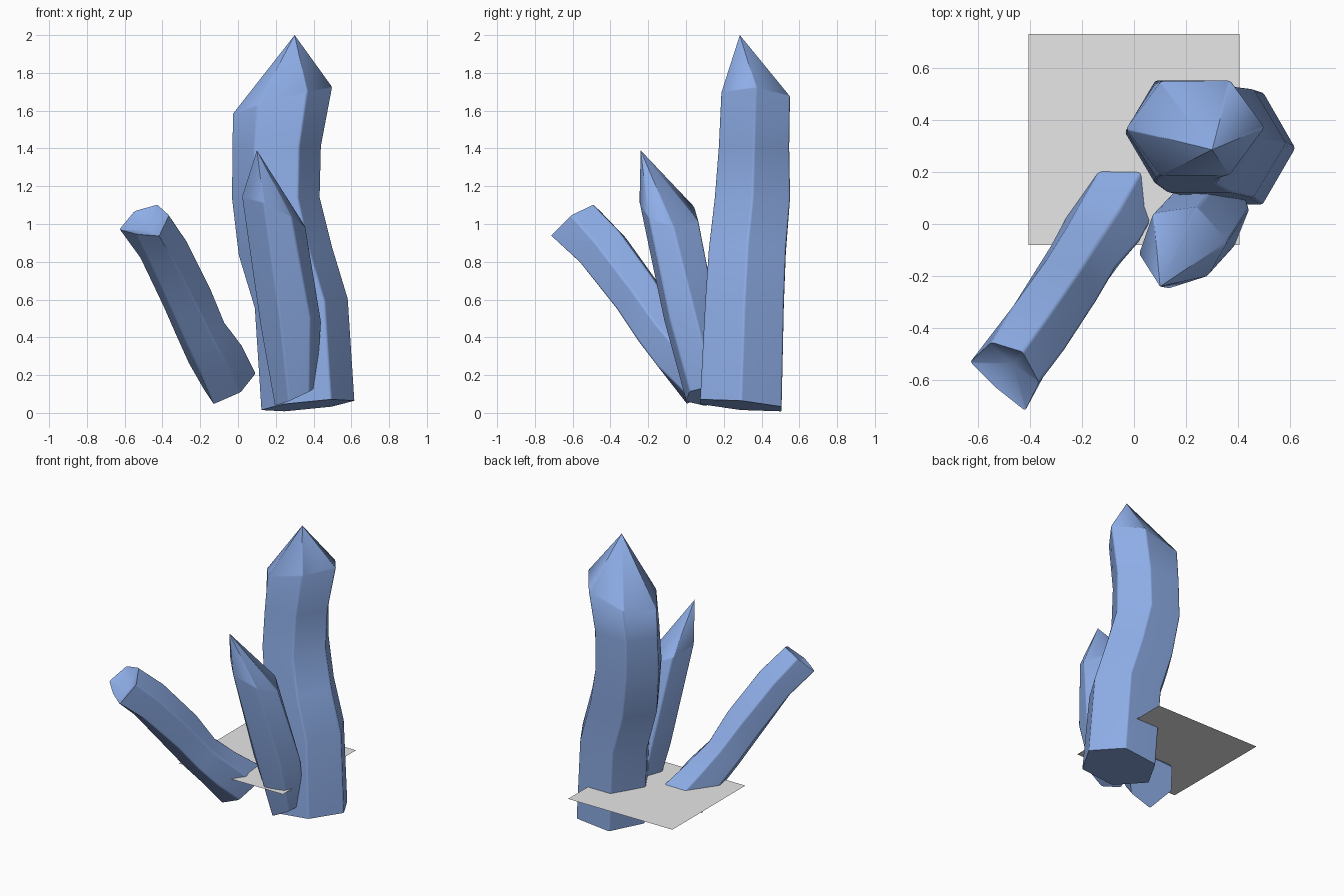
import bpy
import bmesh
from math import cos, sin, radians
from mathutils import Vector

default = bpy.data.objects.get("Cube")
if default:
    bpy.data.objects.remove(default)


def material(name, rgb):
    m = bpy.data.materials.new(name)
    m.use_nodes = True
    m.diffuse_color = (*rgb, 1)
    m.node_tree.nodes["Principled BSDF"].inputs["Base Color"].default_value = (*rgb, 1)
    return m


blue = material("crystal blue", (0.27, 0.42, 0.80))
grey = material("ground grey", (0.80, 0.80, 0.80))


def crystal(name, rings, tip, phase=0, sides=6, dents={}):
    """Loft rings of (centre, normal, x radius, y radius) and close them at a tip point."""
    bm = bmesh.new()
    loops = []
    for i, (centre, normal, rx, ry) in enumerate(rings):
        turn = Vector((0, 0, 1)).rotation_difference(Vector(normal))
        loop = []
        for k in range(sides):
            a = radians(phase + 360 * k / sides)
            f = dents.get((i, k), 1)
            offset = turn @ Vector((rx * f * cos(a), ry * f * sin(a), 0))
            loop.append(bm.verts.new(Vector(centre) + offset))
        loops.append(loop)
    bm.faces.new(loops[0][::-1])
    for low, high in zip(loops, loops[1:]):
        for k in range(sides):
            n = (k + 1) % sides
            bm.faces.new((low[k], low[n], high[n], high[k]))
    top = bm.verts.new(tip)
    for k in range(sides):
        bm.faces.new((loops[-1][k], loops[-1][(k + 1) % sides], top))
    bmesh.ops.recalc_face_normals(bm, faces=bm.faces)
    # Soften only the long edges that run up the sides
    long_edges = [bm.edges.get((low[k], high[k]))
                  for low, high in zip(loops, loops[1:]) for k in range(sides)]
    bmesh.ops.bevel(bm, geom=long_edges, offset=.01, segments=2, profile=.5,
                    affect="EDGES", clamp_overlap=True)
    mesh = bpy.data.meshes.new(name)
    bm.to_mesh(mesh)
    bm.free()
    mesh.materials.append(blue)
    obj = bpy.data.objects.new(name, mesh)
    bpy.context.collection.objects.link(obj)
    bpy.ops.object.select_all(action="DESELECT")
    obj.select_set(True)
    bpy.context.view_layer.objects.active = obj
    bpy.ops.object.shade_smooth_by_angle(angle=radians(45))
    obj.modifiers.new("flat_facets", "WEIGHTED_NORMAL").keep_sharp = True


# Tall crystal with a gentle bend
crystal("tall_crystal", [
    ((.37, .29, .04), (-.1, .09, 1), .25, .25),
    ((.335, .31, .58), (-.1, 0, 1), .25, .24),
    ((.25, .325, .86), (-.1, 0, 1), .25, .235),
    ((.2, .352, 1.14), (0, 0, 1), .235, .23),
    ((.205, .36, 1.4), (-.05, 0, 1), .237, .215),
    ((.235, .368, 1.65), (-.27, .06, 1), .275, .21),
], (.3, .285, 2))

# Medium crystal leaning forward
crystal("medium_crystal", [
    ((.305, .12, .09), (-.45, -.1, 1), .125, .13),
    ((.28, .03, .47), (-.1, .2, 1), .165, .16),
    ((.19, -.09, 1.06), (.45, .15, 1), .19, .17),
], (.1, -.24, 1.39), phase=10, dents={(2, 5): .82})

# Small blunt crystal leaning outward, with dented corners
lean = (-.38, -.56, .74)
crystal("small_crystal", [
    ((-.045, .11, .17), lean, .15, .165),
    ((-.12, -.02, .31), lean, .155, .16),
    ((-.19, -.13, .44), lean, .145, .15),
    ((-.27, -.25, .61), lean, .14, .145),
    ((-.40, -.44, .86), lean, .145, .155),
    ((-.49, -.57, 1.01), lean, .15, .165),
], (-.465, -.535, .965), phase=-70,
    dents={(0, 5): 1.15, (0, 0): .9, (1, 2): .85, (2, 2): .8, (2, 1): .9,
           (4, 4): .9, (4, 5): .8, (5, 5): .6, (5, 0): 1.1, (5, 1): .9,
           (5, 2): .86, (5, 3): .87})

# Thin square ground sheet cutting through the crystals
bpy.ops.mesh.primitive_plane_add(size=.81, location=(0, .325, .28))
sheet = bpy.context.object
sheet.name = "ground_sheet"
sheet.data.materials.append(grey)
